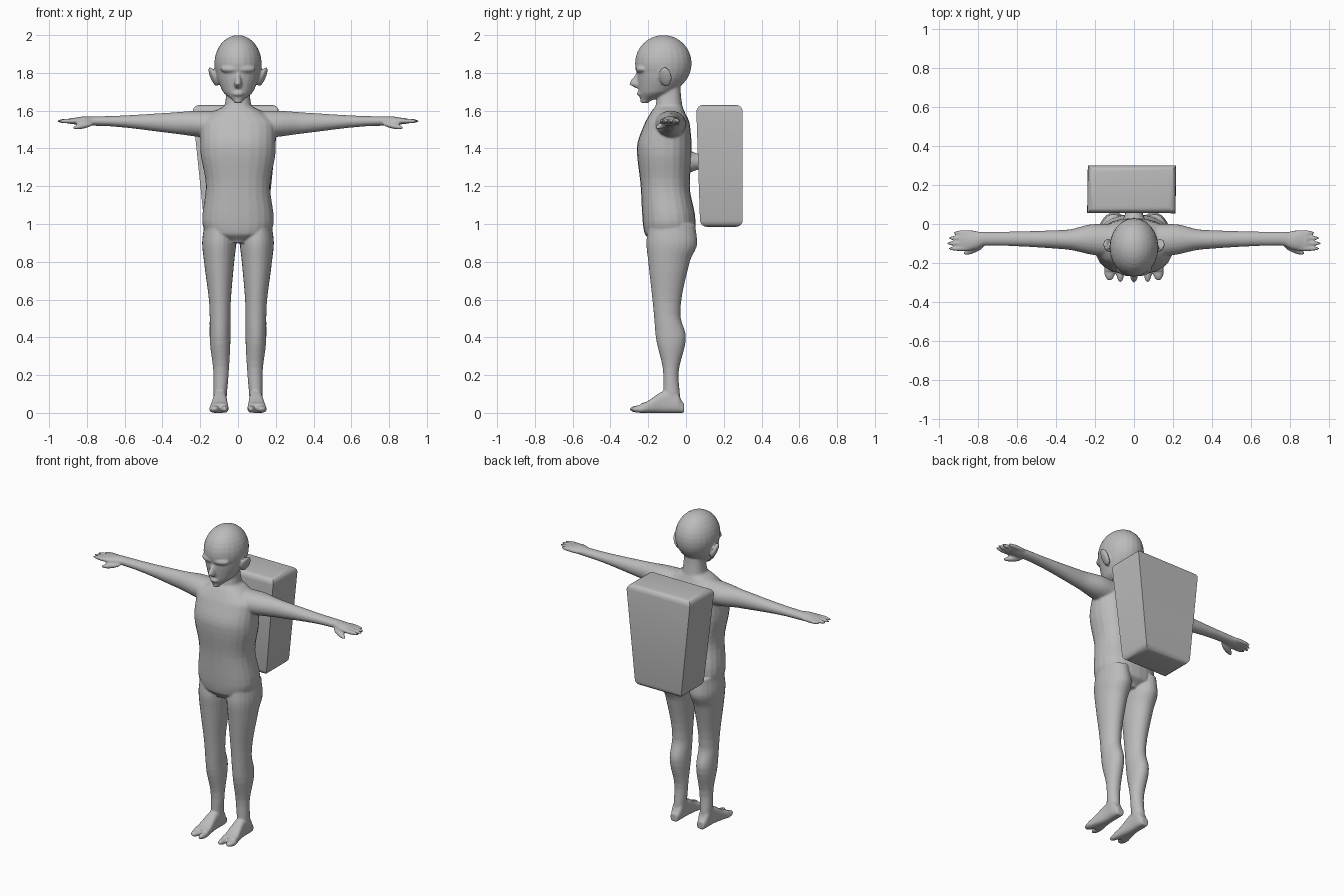
import bpy, bmesh
from math import pi, cos, sin, copysign, radians
from mathutils import Matrix, Vector, Euler

cube = bpy.data.objects.get("Cube")
if cube:
    bpy.data.objects.remove(cube)

grey = bpy.data.materials.new("plain grey")
grey.use_nodes = True
tone = (0.5, 0.5, 0.5, 1)
grey.diffuse_color = tone
grey.node_tree.nodes["Principled BSDF"].inputs["Base Color"].default_value = tone

X, Y, Z = range(3)
LEFT, RIGHT = 1, -1
BOTH = (LEFT, RIGHT)


def slope(before, here, after, k):
    """Tangent of value k at a key section, flat at peaks so curves never overshoot."""
    a = (here[k] - before[k]) / (here[0] - before[0])
    b = (after[k] - here[k]) / (after[0] - here[0])
    return 2 * a * b / (a + b) if a * b > 0 else 0


def flow(keys, steps=5):
    """Fill in smoothly changing sections between the key sections."""
    count = len(keys[0])
    tangents = [[0] * count]
    for before, here, after in zip(keys, keys[1:], keys[2:]):
        tangents.append([slope(before, here, after, k) for k in range(count)])
    tangents.append([0] * count)
    for n in range(len(keys) - 1):
        start, end = keys[n], keys[n + 1]
        span = end[0] - start[0]
        for step in range(steps):
            u = step / steps
            ease = u * u * (3 - 2 * u)
            leave, arrive = u * (1 - u) ** 2, u * u * (u - 1)
            yield [start[0] + span * u] + [
                start[k] + (end[k] - start[k]) * ease
                + span * (leave * tangents[n][k] + arrive * tangents[n + 1][k])
                for k in range(1, count)]
    yield keys[-1]


def loft(bm, axis, keys, sides=24, power=1.0, flips=(LEFT,)):
    """Skin oval sections; a key is a position, then low and high on the other two axes."""
    for flip in flips:
        loops = []
        for t, a_low, a_high, b_low, b_high in flow(keys):
            loop = []
            for i in range(sides):
                angle = 2 * pi * i / sides
                c, s = cos(angle), sin(angle)
                c = copysign(abs(c) ** power, c)
                s = copysign(abs(s) ** power, s)
                co = [(a_low + a_high + c * (a_high - a_low)) / 2,
                      (b_low + b_high + s * (b_high - b_low)) / 2]
                co.insert(axis, t)
                co[X] *= flip
                loop.append(bm.verts.new(co))
            loops.append(loop)
        for low, high in zip(loops, loops[1:]):
            for i in range(sides):
                bm.faces.new((low[i - 1], low[i], high[i], high[i - 1]))
        bm.faces.new(loops[0])
        bm.faces.new(loops[-1])


def central(keys):
    """Sections symmetric in x, given as height, half width, front and back."""
    return [(z, -w, w, front, back) for z, w, front, back in keys]


def ellipsoid(bm, centre, radii, tilt=(0, 0, 0), flips=(LEFT,)):
    for flip in flips:
        matrix = Matrix.Diagonal((flip, 1, 1, 1)) @ Matrix.LocRotScale(
            Vector(centre), Euler(tilt), Vector(radii))
        bmesh.ops.create_uvsphere(bm, u_segments=24, v_segments=16, radius=1, matrix=matrix)


def finish(bm, name):
    bmesh.ops.recalc_face_normals(bm, faces=bm.faces)
    mesh = bpy.data.meshes.new(name)
    bm.to_mesh(mesh)
    bm.free()
    mesh.materials.append(grey)
    obj = bpy.data.objects.new(name, mesh)
    bpy.context.collection.objects.link(obj)
    return obj


body = bmesh.new()

# Torso and neck
loft(body, Z, central([
    (0.9, 0.06, -0.18, 0), (0.95, 0.17, -0.22, 0.05), (1.02, 0.19, -0.23, 0.05),
    (1.2, 0.17, -0.24, 0.02), (1.4, 0.2, -0.26, 0.03), (1.53, 0.2, -0.22, 0.02),
    (1.6, 0.12, -0.18, -0.01), (1.63, 0.07, -0.16, -0.02), (1.74, 0.06, -0.15, -0.03)]),
    power=0.85)

# Head: cranium, jaw, brows, nose, lips and ears
ellipsoid(body, (0, -0.12, 1.85), (0.125, 0.15, 0.15))
loft(body, Z, central([
    (1.64, 0.02, -0.24, -0.2), (1.7, 0.08, -0.25, -0.06), (1.82, 0.12, -0.26, 0.02)]))
ellipsoid(body, (0.045, -0.24, 1.82), (0.05, 0.025, 0.02), tilt=(0, 0, 0.3), flips=BOTH)
loft(body, Z, central([
    (1.72, 0.015, -0.27, -0.22), (1.74, 0.02, -0.3, -0.22), (1.81, 0.01, -0.26, -0.22)]))
ellipsoid(body, (0, -0.24, 1.69), (0.03, 0.02, 0.015))
ellipsoid(body, (0.13, -0.11, 1.78), (0.015, 0.035, 0.055), tilt=(0, 0.4, -0.3), flips=BOTH)

# Arms and palms
loft(body, X, [
    (0.1, -0.17, 0, 1.45, 1.6), (0.2, -0.16, 0, 1.46, 1.6), (0.35, -0.13, -0.03, 1.48, 1.59),
    (0.76, -0.11, -0.04, 1.52, 1.57), (0.81, -0.13, -0.04, 1.52, 1.57),
    (0.89, -0.14, -0.03, 1.53, 1.56)], flips=BOTH)

# Fingers and thumbs
reach = 0.07
for i in range(4):
    tip = 0.96 - 0.008 * (i - 2) ** 2
    ellipsoid(body, (tip - reach, -0.045 - 0.027 * i, 1.545), (reach, 0.013, 0.013), flips=BOTH)
ellipsoid(body, (0.82, -0.13, 1.52), (0.06, 0.018, 0.015), tilt=(0, 0.2, -0.4), flips=BOTH)

# Legs
loft(body, Z, [
    (1, 0.03, 0.18, -0.2, 0.05), (0.9, 0.01, 0.19, -0.21, 0.06), (0.8, 0.02, 0.18, -0.2, 0.02),
    (0.52, 0.04, 0.15, -0.17, -0.03), (0.4, 0.04, 0.15, -0.16, 0),
    (0.2, 0.05, 0.13, -0.12, -0.04), (0.06, 0.06, 0.13, -0.12, -0.03)], flips=BOTH)

# Feet, big toes and joined small toes
loft(body, Y, [
    (-0.01, 0.07, 0.12, 0, 0.05), (-0.05, 0.06, 0.13, 0, 0.11), (-0.1, 0.06, 0.13, 0, 0.12),
    (-0.24, 0.05, 0.15, 0, 0.05)], power=0.7, flips=BOTH)
ellipsoid(body, (0.07, -0.24, 0.02), (0.02, 0.06, 0.02), flips=BOTH)
ellipsoid(body, (0.125, -0.24, 0.02), (0.028, 0.05, 0.02), flips=BOTH)

# Fuse the body into one smooth skin
figure = finish(body, "body")
fuse = figure.modifiers.new("fuse", "REMESH")
fuse.mode = "VOXEL"
fuse.voxel_size = 0.006
fuse.use_smooth_shade = True
soften = figure.modifiers.new("soften", "SMOOTH")
soften.factor = 0.5
soften.iterations = 4

# Backpack: box narrowing downwards, with rounded top and bottom rims
pack = bmesh.new()
bmesh.ops.create_cube(pack, size=2)
rims = [e for e in pack.edges if e.verts[0].co.z == e.verts[1].co.z]
for v in pack.verts:
    top = v.co.z > 0
    v.co.x = v.co.x * (0.228 if top else 0.165) - 0.012
    v.co.y = 0.3 if v.co.y > 0 else 0.055 if top else 0.075
    v.co.z = 1.63 if top else 0.985
bmesh.ops.bevel(pack, geom=rims, offset=0.035, segments=4, profile=0.5, affect="EDGES")
backpack = finish(pack, "backpack")

# Mount joining the backpack to the back
mount = bmesh.new()
loft(mount, Y, [(0, -0.06, 0.06, 1.27, 1.39), (0.08, -0.04, 0.04, 1.29, 1.37)])
holder = finish(mount, "backpack_mount")

bpy.ops.object.select_all(action="DESELECT")
for obj in (backpack, holder):
    obj.select_set(True)
bpy.context.view_layer.objects.active = backpack
bpy.ops.object.shade_smooth_by_angle(angle=radians(40))
